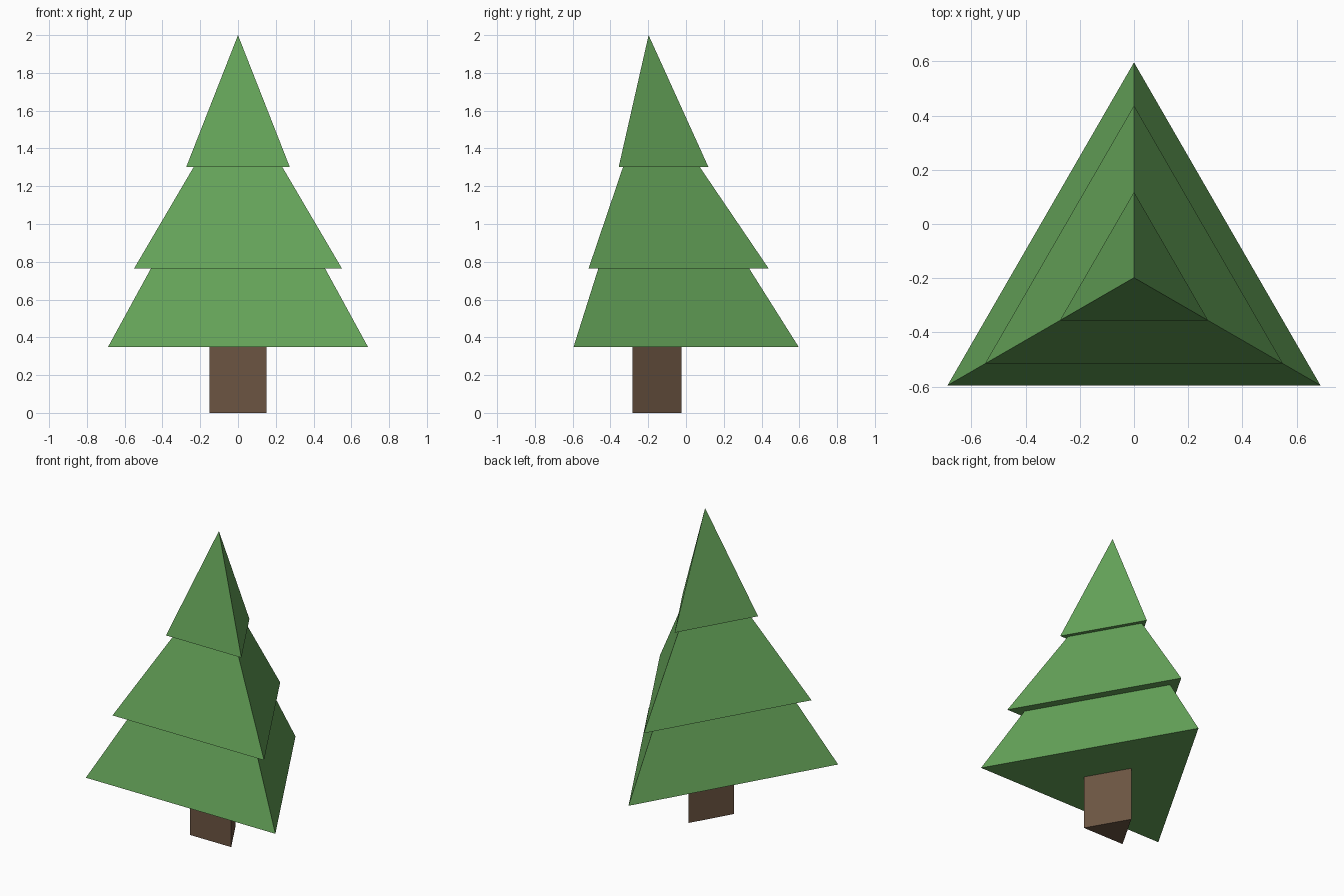
import bpy, bmesh
from math import sin, cos, pi

if "Cube" in bpy.data.objects:
    bpy.data.objects.remove(bpy.data.objects["Cube"])

SIDES = 3
AXIS_Y = -0.198   # the triangles' shared centre


def material(name, rgb):
    mat = bpy.data.materials.new(name)
    mat.diffuse_color = (*rgb, 1)
    mat.use_nodes = True
    mat.node_tree.nodes["Principled BSDF"].inputs["Base Color"].default_value = mat.diffuse_color
    return mat


def lathe(name, profile, mat):
    """Sweep a (radius, z) profile around the axis with triangular rings."""
    bm = bmesh.new()
    rings = []
    for r, z in profile:
        if r == 0:
            rings.append([bm.verts.new((0, AXIS_Y, z))] * SIDES)
            continue
        angles = [pi / 2 + 2 * pi * i / SIDES for i in range(SIDES)]
        rings.append([bm.verts.new((r * cos(a), AXIS_Y + r * sin(a), z)) for a in angles])
    bm.faces.new(rings[0][::-1])
    for low, high in zip(rings, rings[1:]):
        for i in range(SIDES):
            j = (i + 1) % SIDES
            # an apex ring repeats one vertex, so drop duplicates
            bm.faces.new(dict.fromkeys((low[i], low[j], high[j], high[i])))
    if profile[-1][0] > 0:
        bm.faces.new(rings[-1])
    bmesh.ops.recalc_face_normals(bm, faces=bm.faces)
    mesh = bpy.data.meshes.new(name)
    bm.to_mesh(mesh)
    bm.free()
    mesh.materials.append(mat)
    obj = bpy.data.objects.new(name, mesh)
    bpy.context.collection.objects.link(obj)
    return obj


green = material("foliage_green", (0.13, 0.37, 0.10))
brown = material("bark_brown", (0.15, 0.09, 0.055))

# Trunk: triangular prism
lathe("trunk", [(0.173, 0), (0.173, 0.35)], brown)

# Foliage: three stepped tiers ending in a point
lathe("foliage", [(0.794, 0.35), (0.532, 0.765),
                  (0.635, 0.765), (0.27, 1.303),
                  (0.316, 1.303), (0, 2.0)], green)
